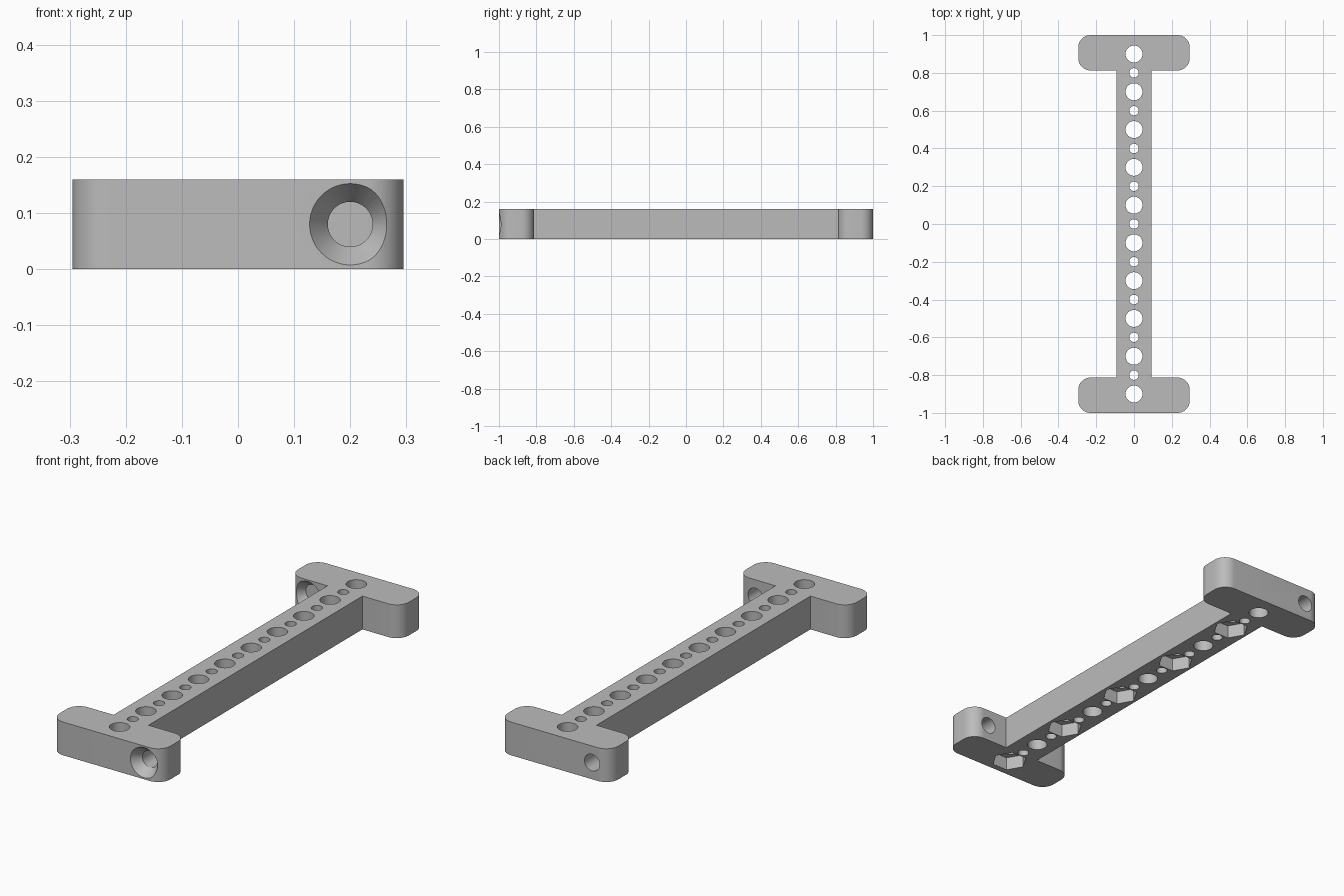
import bpy, bmesh
from math import radians, pi, cos, sin
from mathutils import Matrix, Vector

HEIGHT = 0.16
HALF_X, HALF_Y = 0.295, 1.0
BEAM_X, INNER_Y = 0.093, 0.813
CORNER = 0.065

old = bpy.data.objects.get("Cube")
if old:
    bpy.data.objects.remove(old, do_unlink=True)

grey = bpy.data.materials.new("mid grey")
grey.use_nodes = True
colour = (0.5, 0.5, 0.5, 1)
grey.diffuse_color = colour
grey.node_tree.nodes["Principled BSDF"].inputs["Base Color"].default_value = colour


def make_object(name, bm):
    bmesh.ops.recalc_face_normals(bm, faces=bm.faces)
    mesh = bpy.data.meshes.new(name)
    bm.to_mesh(mesh)
    bm.free()
    obj = bpy.data.objects.new(name, mesh)
    bpy.context.collection.objects.link(obj)
    mesh.materials.append(grey)
    return obj


def add_prism(bm, sides, r1, r2, depth, matrix):
    """Cylinder, cone or prism running from r1 to r2 along local z."""
    bmesh.ops.create_cone(bm, cap_ends=True, segments=sides, radius1=r1,
                          radius2=r2, depth=depth, matrix=matrix)


def cut(body, name, bm):
    cutter = make_object(name, bm)
    cutter.hide_render = True
    mod = body.modifiers.new(name, 'BOOLEAN')
    mod.operation = 'DIFFERENCE'
    mod.solver = 'EXACT'
    mod.object = cutter
    bpy.context.view_layer.objects.active = body
    bpy.ops.object.modifier_apply(modifier=name)
    bpy.data.objects.remove(cutter, do_unlink=True)


# I-shaped mounting bar with rounded end blocks
def rounded(cx, cy, start, steps=12):
    return [Vector((cx + CORNER * cos(start + pi / 2 * i / steps),
                    cy + CORNER * sin(start + pi / 2 * i / steps), 0))
            for i in range(steps + 1)]


quarter = [Vector((BEAM_X, INNER_Y, 0))]
quarter += rounded(HALF_X - CORNER, INNER_Y + CORNER, -pi / 2)
quarter += rounded(HALF_X - CORNER, HALF_Y - CORNER, 0)
half = quarter + [Vector((-p.x, p.y, 0)) for p in reversed(quarter)]
outline = half + [Vector((-p.x, -p.y, 0)) for p in half]

bm = bmesh.new()
base = bm.faces.new([bm.verts.new(p) for p in outline])
top = bmesh.ops.extrude_face_region(bm, geom=[base])
bmesh.ops.translate(bm, vec=(0, 0, HEIGHT),
                    verts=[v for v in top["geom"] if isinstance(v, bmesh.types.BMVert)])
body = make_object("mounting_bar", bm)

# Alternating large and small holes down the middle
bm = bmesh.new()
for i in range(19):
    radius = 0.025 if i % 2 else 0.045
    add_prism(bm, 40, radius, radius, 1,
              Matrix.Translation((0, -0.9 + 0.1 * i, 0)))
cut(body, "centre_holes", bm)

# Hexagonal nut pockets under every second large hole
POCKET = 0.064
bm = bmesh.new()
for i in range(5):
    place = Matrix.Translation((0, -0.9 + 0.4 * i, 0))
    add_prism(bm, 6, 0.081, 0.081, 2 * POCKET, place @ Matrix.Rotation(pi / 2, 4, 'Z'))
cut(body, "nut_pockets", bm)

# Countersunk screw holes, both driven towards the back
SINK, R_HEAD, R_SHAFT = 0.045, 0.0725, 0.04
lead = 0.01                                    # cone carried past the face
flare = lead * (R_HEAD - R_SHAFT) / SINK
turn = Matrix.Rotation(-pi / 2, 4, 'X')
for name, x, face_y in (("front", 0.2, -HALF_Y), ("back", -0.2, INNER_Y)):
    bm = bmesh.new()
    add_prism(bm, 48, R_SHAFT, R_SHAFT, 0.3,
              Matrix.Translation((x, face_y + 0.14, HEIGHT / 2)) @ turn)
    cut(body, name + "_screw_hole", bm)
    bm = bmesh.new()
    add_prism(bm, 48, R_HEAD + flare, R_SHAFT, SINK + lead,
              Matrix.Translation((x, face_y + (SINK - lead) / 2, HEIGHT / 2)) @ turn)
    cut(body, name + "_countersink", bm)

# Smooth curved walls, crisp edges
bpy.ops.object.select_all(action='DESELECT')
body.select_set(True)
bpy.context.view_layer.objects.active = body
bpy.ops.object.shade_smooth_by_angle(angle=radians(30))
